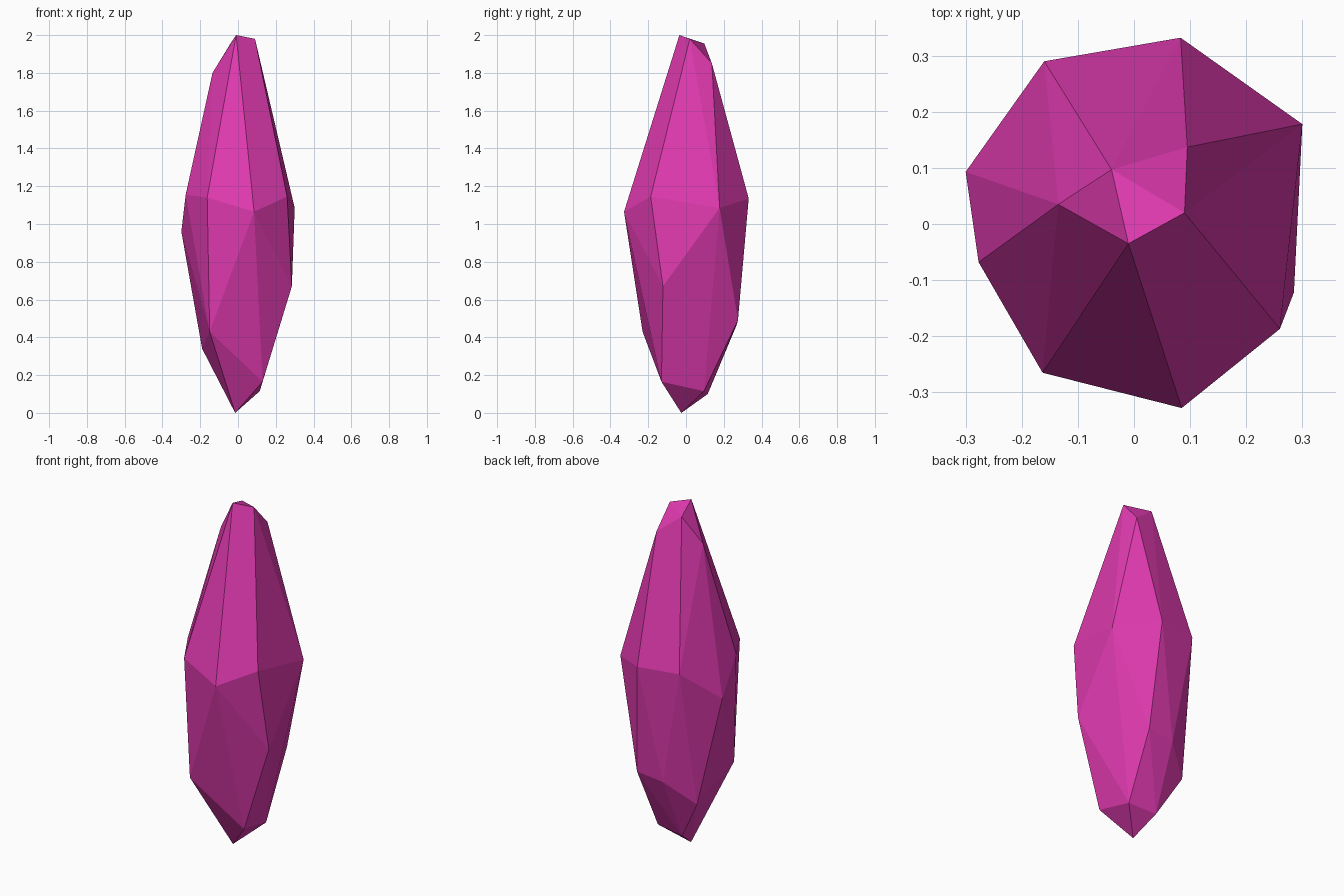
import bpy
import bmesh

# Remove the default cube
default_cube = bpy.data.objects.get("Cube")
if default_cube:
    bpy.data.objects.remove(default_cube, do_unlink=True)


def flat_material(name, colour):
    material = bpy.data.materials.new(name)
    material.use_nodes = True
    material.diffuse_color = colour
    shader = next(n for n in material.node_tree.nodes if n.type == "BSDF_PRINCIPLED")
    shader.inputs["Base Color"].default_value = colour
    return material


def faceted_solid(name, corners, material):
    """Build a closed flat-faced stone wrapped tightly around its corners."""
    bm = bmesh.new()
    for corner in corners:
        bm.verts.new(corner)
    hull = bmesh.ops.convex_hull(bm, input=list(bm.verts))
    loose = {g for g in hull["geom_interior"] + hull["geom_unused"]
             if isinstance(g, bmesh.types.BMVert)}
    if loose:
        bmesh.ops.delete(bm, geom=list(loose), context="VERTS")
    bmesh.ops.recalc_face_normals(bm, faces=list(bm.faces))
    for face in bm.faces:
        face.smooth = False
    mesh = bpy.data.meshes.new(name)
    bm.to_mesh(mesh)
    bm.free()
    mesh.materials.append(material)
    stone = bpy.data.objects.new(name, mesh)
    bpy.context.collection.objects.link(stone)
    return stone


# Slanted, irregular cap at the top
crown = [(-.01, -.035, 2), (.09, .02, 1.98), (.095, .137, 1.85),
         (-.04, .097, 1.955), (-.135, .035, 1.8)]

# Widest ring around the middle
girdle = [(-.3, .093, .96), (-.16, .29, 1.14), (.083, .332, 1.135), (.3, .178, 1.085),
          (.26, -.187, 1.145), (.085, -.328, 1.065), (-.163, -.265, 1.14),
          (-.277, -.068, 1.155)]

# Uneven lower ring
belly = [(.285, -.122, .67), (-.15, -.23, .43), (-.19, .17, .34),
         (-.04, .27, .47), (.124, .275, .49)]

# Small facets closing to the bottom point
base = [(.13, -.13, .165), (.115, .095, .115), (-.055, .115, .1), (-.015, -.025, 0)]

magenta = flat_material("magenta_crystal", (.74, .042, .43, 1))
faceted_solid("crystal_shard", crown + girdle + belly + base, magenta)
